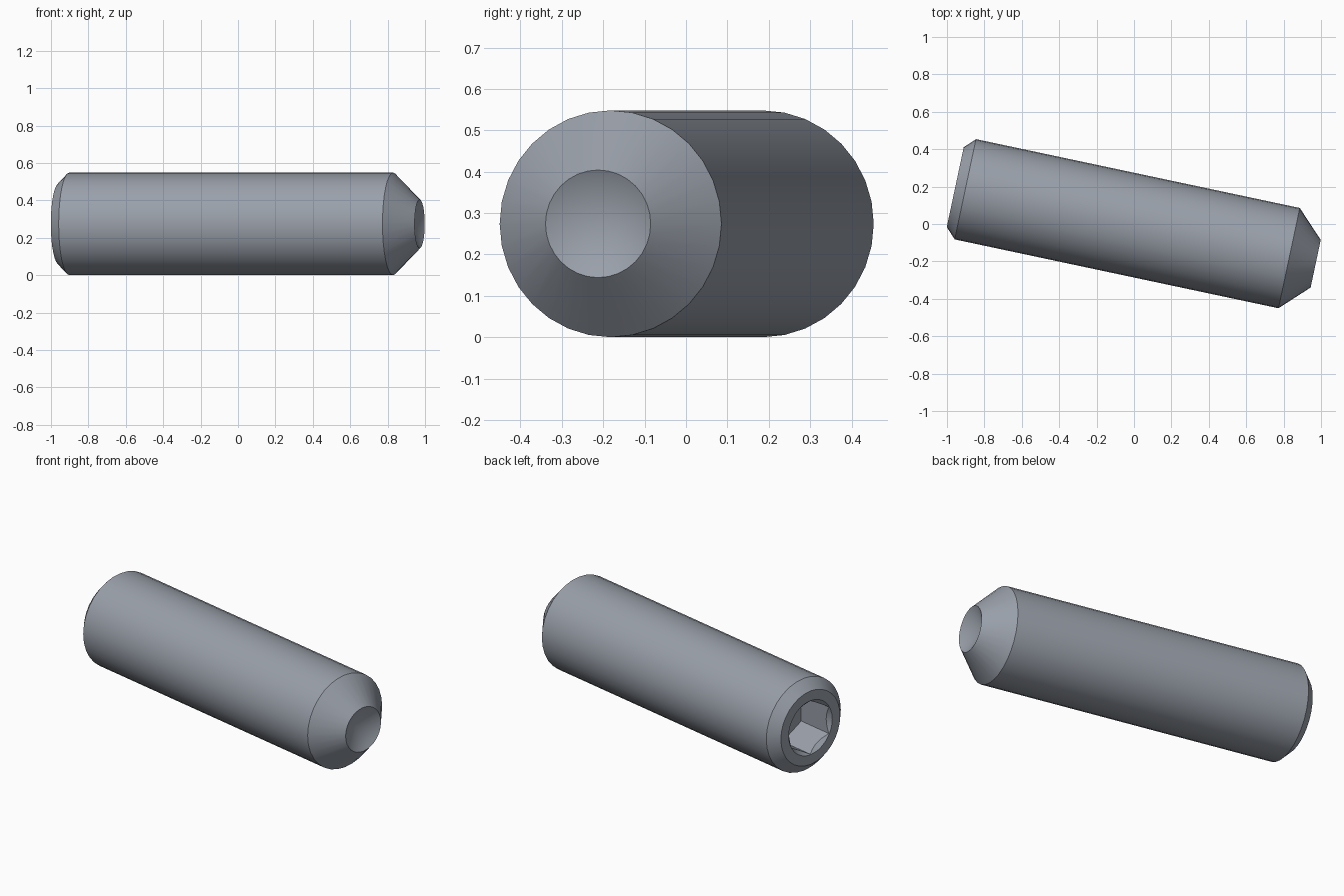
import bpy
import bmesh
from math import sin, cos, pi, radians

cube = bpy.data.objects.get("Cube")
if cube:
    bpy.data.objects.remove(cube, do_unlink=True)

RADIUS = 0.274
HEAD = -0.977       # socket end along the axis
TIP = 0.993         # cup end along the axis

steel = bpy.data.materials.new("steel grey")
steel.use_nodes = True
colour = (0.32, 0.35, 0.40, 1)
steel.diffuse_color = colour
steel.node_tree.nodes["Principled BSDF"].inputs["Base Color"].default_value = colour


def lathe(name, profile, sides):
    """Closed solid turned about the x axis from (x, radius) points."""
    bm = bmesh.new()
    rings = []
    for x, r in profile:
        if r == 0:
            rings.append([bm.verts.new((x, 0, 0))])
        else:
            angles = [2 * pi * i / sides for i in range(sides)]
            rings.append([bm.verts.new((x, r * sin(a), r * cos(a))) for a in angles])
    for a, b in zip(rings, rings[1:]):
        for i in range(sides):
            j = (i + 1) % sides
            corners = [a[i % len(a)], a[j % len(a)], b[j % len(b)], b[i % len(b)]]
            bm.faces.new(list(dict.fromkeys(corners)))
    for ring in (rings[0], rings[-1]):
        if len(ring) > 1:
            bm.faces.new(ring)
    bmesh.ops.recalc_face_normals(bm, faces=bm.faces)
    mesh = bpy.data.meshes.new(name)
    bm.to_mesh(mesh)
    bm.free()
    mesh.materials.append(steel)
    obj = bpy.data.objects.new(name, mesh)
    bpy.context.collection.objects.link(obj)
    return obj


# Screw body: chamfered head, straight shank, tapered tip with a hollow cup
screw = lathe("set_screw", [
    (HEAD, 0.218), (-0.922, RADIUS), (0.848, RADIUS),
    (TIP, 0.13), (TIP - 0.07, 0)], 32)

# Hex socket and its countersink
hex_cutter = lathe("hex_cutter", [(HEAD - 0.1, 0.158), (HEAD + 0.22, 0.158)], 6)
sink_cutter = lathe("countersink_cutter", [(HEAD - 0.02, 0.18), (HEAD + 0.16, 0)], 32)

bpy.ops.object.select_all(action='DESELECT')
screw.select_set(True)
bpy.context.view_layer.objects.active = screw
for cutter in (hex_cutter, sink_cutter):
    cutter.hide_render = True
    mod = screw.modifiers.new(cutter.name, 'BOOLEAN')
    mod.operation = 'DIFFERENCE'
    mod.solver = 'EXACT'
    mod.object = cutter
    bpy.ops.object.modifier_apply(modifier=mod.name)
    bpy.data.objects.remove(cutter, do_unlink=True)

bpy.ops.object.shade_smooth_by_angle(angle=radians(25))

# Lay the screw on the ground, turned slightly
screw.rotation_euler = (0, 0, radians(-12))
screw.location = (0, -0.006, RADIUS)
